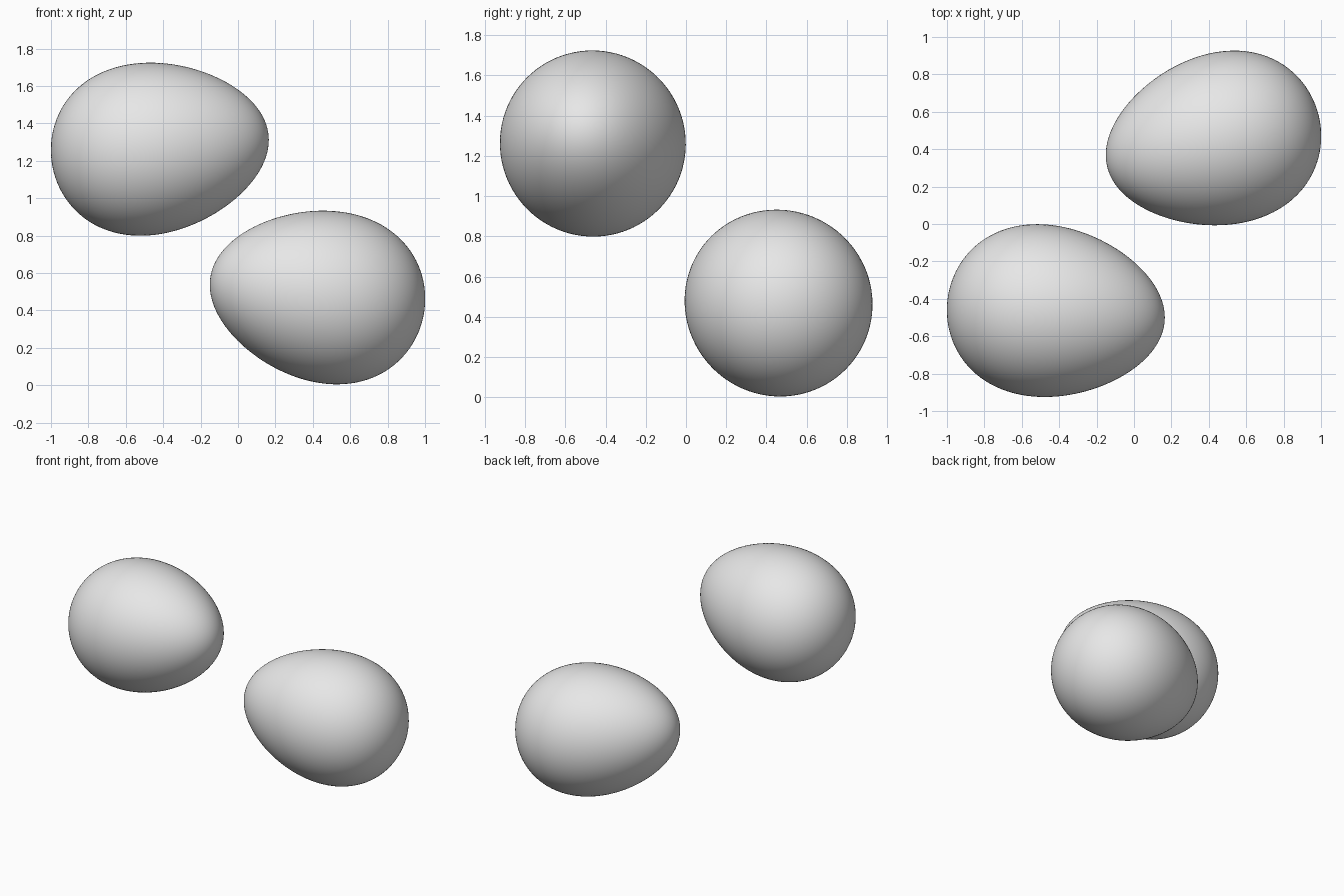
import bpy, bmesh, math
from mathutils import Vector

cube = bpy.data.objects.get("Cube")
if cube:
    bpy.data.objects.remove(cube, do_unlink=True)

# Plain shell colour
shell = bpy.data.materials.new("light grey shell")
shell.use_nodes = True
grey = (0.8, 0.8, 0.8, 1)
shell.diffuse_color = grey
shell.node_tree.nodes["Principled BSDF"].inputs["Base Color"].default_value = grey

HALF_LENGTH, RADIUS, TAPER = 0.585, 0.456, 0.15


def egg(name, centre, tip_direction):
    """Tapered sphere, tip along tip_direction, bounding box centred on centre."""
    bm = bmesh.new()
    bmesh.ops.create_uvsphere(bm, u_segments=96, v_segments=64, radius=1)
    turn = Vector(tip_direction).to_track_quat('Z', 'Y')
    for v in bm.verts:
        width = RADIUS * (1 - TAPER * v.co.z)
        v.co = turn @ Vector((v.co.x * width, v.co.y * width, v.co.z * HALF_LENGTH))
    # Shift the mesh so that its bounds sit evenly around the origin
    middle = Vector([(min(v.co[i] for v in bm.verts) + max(v.co[i] for v in bm.verts)) / 2
                     for i in range(3)])
    bmesh.ops.translate(bm, verts=bm.verts, vec=-middle)
    for f in bm.faces:
        f.smooth = True
    mesh = bpy.data.meshes.new(name)
    bm.to_mesh(mesh)
    bm.free()
    mesh.materials.append(shell)
    obj = bpy.data.objects.new(name, mesh)
    obj.location = centre
    bpy.context.collection.objects.link(obj)
    return obj


# Upper egg at the front right, lower egg at the back left
egg("upper_egg", (-0.418, -0.463, 1.262), (0.99, -0.09, 0.12))
egg("lower_egg", (0.425, 0.46, 0.469), (-0.96, -0.23, 0.17))
